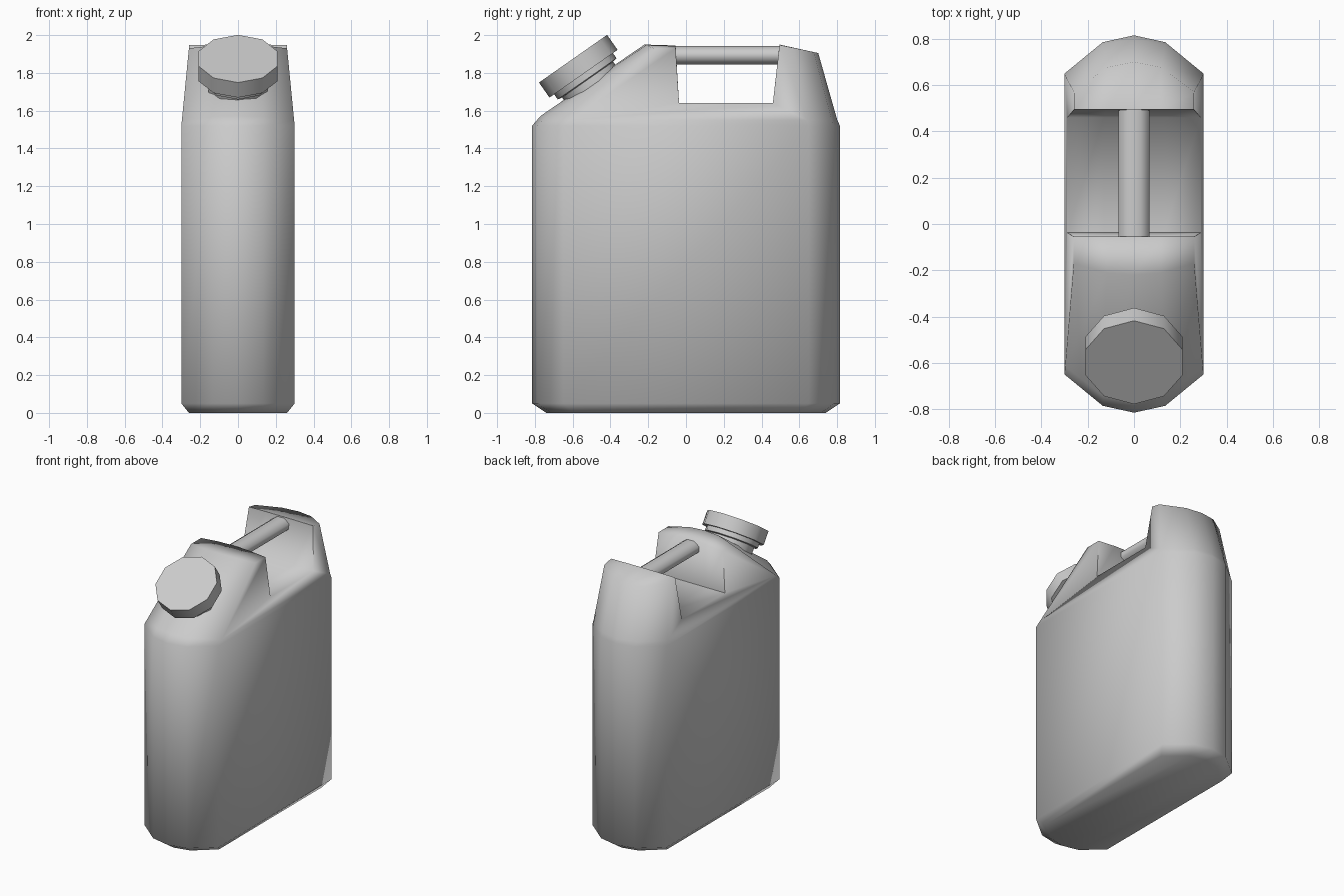
import bpy, bmesh
from math import sin, cos, pi, radians
from mathutils import Matrix

if "Cube" in bpy.data.objects:
    bpy.data.objects.remove(bpy.data.objects["Cube"])


def make(name, verts, faces, angle, matrix=None):
    bm = bmesh.new()
    vs = [bm.verts.new(v) for v in verts]
    for f in faces:
        bm.faces.new([vs[i] for i in f])
    bmesh.ops.recalc_face_normals(bm, faces=bm.faces)
    if matrix:
        bm.transform(matrix)
    mesh = bpy.data.meshes.new(name)
    bm.to_mesh(mesh)
    bm.free()
    ob = bpy.data.objects.new(name, mesh)
    bpy.context.collection.objects.link(ob)
    bpy.ops.object.select_all(action='DESELECT')
    ob.select_set(True)
    bpy.context.view_layer.objects.active = ob
    bpy.ops.object.shade_smooth_by_angle(angle=radians(angle))
    return ob


def lathe(name, profile, sides, angle, matrix, turn=0.0):
    """Closed solid from (radius, height) rings about local z."""
    verts = [(r * sin(2 * pi * (i + turn) / sides), r * cos(2 * pi * (i + turn) / sides), h)
             for r, h in profile for i in range(sides)]
    faces = [(k * sides + i, k * sides + (i + 1) % sides,
              (k + 1) * sides + (i + 1) % sides, (k + 1) * sides + i)
             for k in range(len(profile) - 1) for i in range(sides)]
    faces += [range(sides), range((len(profile) - 1) * sides, len(profile) * sides)]
    return make(name, verts, faces, angle, matrix)


# Body: five-wide rows running around the side profile,
# each row is (side y, bulge in y at the centre, side z, centre z)
rows = [(-.59, -.15, 0, 0), (-.65, -.165, .05, .05), (-.65, -.165, 1.52, 1.52),
        (-.615, -.155, 1.55, 1.572), (-.17, -.05, 1.93, 1.95),
        (-.055, 0, 1.93, 1.945), (-.037, 0, 1.64, 1.64),      # notch
        (.46, 0, 1.64, 1.64), (.495, 0, 1.948, 1.95),
        (.57, .13, 1.933, 1.905), (.64, .161, 1.55, 1.55),
        (.65, .165, 1.52, 1.52), (.65, .165, .05, .05), (.59, .15, 0, 0)]
columns = [(-1, 0), (-.45, .82), (0, 1), (.45, .82), (1, 0)]


def half_width(z):
    return .26 if z < .01 else .30 - .04 * max(0, z - 1.52) / .41


verts = [(fx * half_width(zs), y + fb * bulge, zs + fb * (zc - zs))
         for y, bulge, zs, zc in rows for fx, fb in columns]
n = len(rows)
faces = [(r * 5 + c, r * 5 + c + 1, (r + 1) % n * 5 + c + 1, (r + 1) % n * 5 + c)
         for r in range(n) for c in range(4)]
for c in (0, 4):
    for loop in ((0, 1, n - 2, n - 1), (1, 2, n - 3, n - 2), range(2, n - 2)):
        faces.append([r * 5 + c for r in loop])
make("container_body", verts, faces, 86)

# Handle bar across the notch
lathe("handle_bar", [(1, -.065), (1, .51)], 8, 60,
      Matrix.Translation((0, 0, 1.893)) @ Matrix.Rotation(radians(-90), 4, 'X')
      @ Matrix.Diagonal((.073, .052, 1, 1)), turn=.5)

# Tilted spout neck and screw cap, local origin at the cap's top
tilt = Matrix.Translation((0, -.598, 1.875)) @ Matrix.Rotation(radians(35), 4, 'X')
lathe("spout_neck", [(.165, -.24), (.165, -.135), (.19, -.13), (.19, -.08)], 10, 40, tilt)
lathe("screw_cap", [(.22, -.097), (.22, 0)], 10, 60, tilt)
